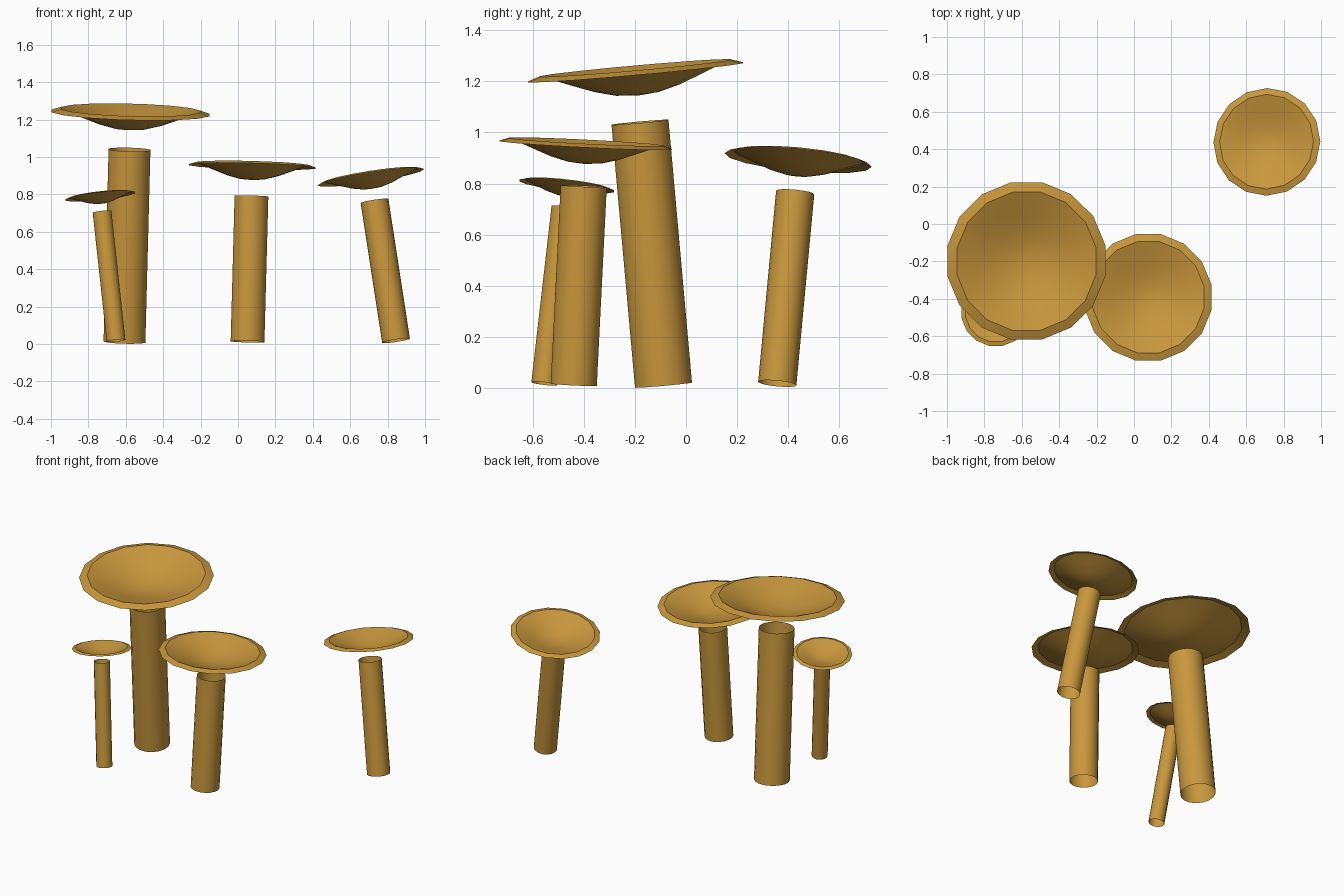
import bpy, bmesh, math
from mathutils import Vector, Matrix

if "Cube" in bpy.data.objects:
    bpy.data.objects.remove(bpy.data.objects["Cube"])

tan = bpy.data.materials.new("golden_brown")
tan.diffuse_color = (0.58, 0.31, 0.045, 1)
tan.use_nodes = True
tan.node_tree.nodes["Principled BSDF"].inputs["Base Color"].default_value = tan.diffuse_color
SIDES = 16

# Cap profile (radius, height) as fractions of the cap radius: rim, raised lip, dish
CAP = [(1, 0), (0.88, 0.04), (0.75, -0.008), (0.6, -0.066), (0.4, -0.142),
       (0.2, -0.195), (0, -0.213)]


def lathe(name, profile, matrix, spin=0.0):
    """Open turned surface around local z, placed by matrix."""
    bm = bmesh.new()
    rings = []
    for r, z in profile:
        if r == 0:
            rings.append([bm.verts.new((0, 0, z))] * SIDES)
        else:
            rings.append([bm.verts.new((r * math.cos(spin + 2 * math.pi * i / SIDES),
                                        r * math.sin(spin + 2 * math.pi * i / SIDES), z))
                          for i in range(SIDES)])
    for a, b in zip(rings, rings[1:]):
        for i in range(SIDES):
            j = (i + 1) % SIDES
            quad = [a[i], a[j], b[j], b[i]]
            bm.faces.new(list(dict.fromkeys(quad)))
    mesh = bpy.data.meshes.new(name)
    bm.to_mesh(mesh)
    bm.free()
    mesh.transform(matrix)
    mesh.materials.append(tan)
    ob = bpy.data.objects.new(name, mesh)
    bpy.context.collection.objects.link(ob)
    bpy.ops.object.select_all(action='DESELECT')
    ob.select_set(True)
    bpy.context.view_layer.objects.active = ob
    bpy.ops.object.shade_smooth_by_angle(angle=math.radians(30))


def mushroom(name, base, top, stem_r, cap_z, cap_r, spin):
    """Leaning open stem with a dished cap floating above it on the same axis."""
    base, top = Vector(base), Vector(top)
    axis = top - base
    turn = axis.to_track_quat('Z', 'Y').to_matrix().to_4x4()
    # keep the facets aligned to the world x axis: shortest rotation from z
    turn = Vector((0, 0, 1)).rotation_difference(axis).to_matrix().to_4x4()
    lathe(name + "_stem", [(stem_r, 0), (stem_r, axis.length)],
          Matrix.Translation(base) @ turn, spin)
    centre = base + axis * ((cap_z - base.z) / axis.z)
    lathe(name + "_cap", [(r * cap_r, z * cap_r) for r, z in CAP],
          Matrix.Translation(centre) @ turn, spin)


half = math.pi / SIDES
mushroom("large_mushroom", (-0.607, -0.088, 0.012), (-0.58, -0.18, 1.04), 0.114, 1.235, 0.43, half)
mushroom("middle_mushroom", (0.051, -0.439, 0.013), (0.072, -0.40, 0.79), 0.092, 0.95, 0.345, half)
mushroom("right_mushroom", (0.845, 0.357, 0.018), (0.73, 0.427, 0.765), 0.075, 0.892, 0.289, 0)
mushroom("small_mushroom", (-0.652, -0.555, 0.018), (-0.727, -0.476, 0.707), 0.051, 0.791, 0.19, half)
